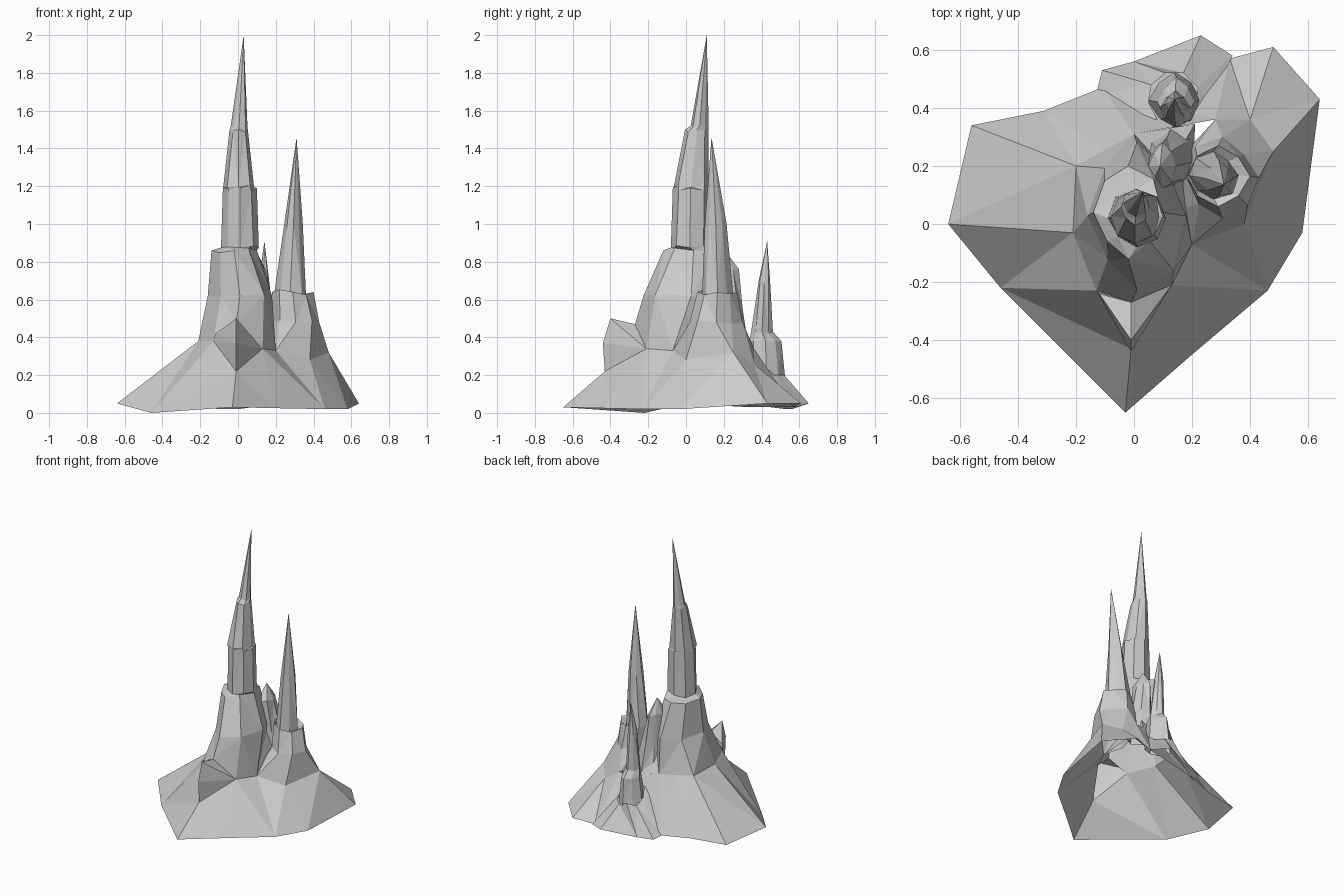
import bpy, bmesh, math, random

random.seed(4)


def make_mesh(name, verts, faces):
    mesh = bpy.data.meshes.new(name)
    mesh.from_pydata(verts, [], faces)
    bm = bmesh.new()
    bm.from_mesh(mesh)
    bmesh.ops.triangulate(bm, faces=bm.faces[:])
    bmesh.ops.recalc_face_normals(bm, faces=bm.faces[:])
    bm.to_mesh(mesh)
    bm.free()
    obj = bpy.data.objects.new(name, mesh)
    bpy.context.collection.objects.link(obj)
    return obj


def loft(name, rings, tip=None):
    n = len(rings[0])
    verts = [p for r in rings for p in r]
    faces = []
    for k in range(len(rings) - 1):
        for i in range(n):
            j = (i + 1) % n
            faces.append((k * n + i, k * n + j, (k + 1) * n + j, (k + 1) * n + i))
    if tip:
        verts.append(tip)
        top = (len(rings) - 1) * n
        faces += [(top + i, top + (i + 1) % n, len(verts) - 1) for i in range(n)]
    return make_mesh(name, verts, faces)


def ring(z, x0, x1, y0, y1, rough=0.015):
    """Eight-sided craggy section that fills the given extents."""
    cx, cy = (x0 + x1) / 2, (y0 + y1) / 2
    pts = []
    for i in range(8):
        a = i * math.pi / 4
        f = 1.0 if i % 2 == 0 else random.uniform(0.82, 1.08)
        dz = 0 if i % 2 == 0 else random.uniform(-rough, rough)
        pts.append((cx + (x1 - x0) / 2 * f * math.cos(a),
                    cy + (y1 - y0) / 2 * f * math.sin(a), z + dz))
    return pts


def spire(name, sections, tip, base=None):
    return loft(name, ([base] if base else []) + [ring(*s) for s in sections], tip)


# Sloping foot of the rock: outer rim and upper shoulder
rim = [(-.64, 0, .05), (-.46, -.22, .0), (-.03, -.65, .03), (.2, -.45, .025),
       (.46, -.23, .02), (.58, -.03, .02), (.64, .43, .05), (.48, .61, .05),
       (.33, .57, .03), (-.11, .47, .03), (-.31, .39, .03), (-.56, .34, .03)]
shoulder = [(-.21, -.03, .38), (-.13, -.23, .38), (-.01, -.43, .22), (.13, -.21, .34),
            (.2, -.07, .33), (.38, 0, .28), (.48, .25, .32), (.40, .36, .26),
            (.28, .36, .34), (.0, .31, .38), (-.1, .255, .38), (-.2, .2, .38)]
loft("rock_foot", [rim, shoulder])

# Front outcrop
make_mesh("front_outcrop",
          [(-.13, -.23, .38), (-.01, -.43, .22), (.13, -.21, .34), (-.12, -.24, .42),
           (-.01, -.44, .37), (-.01, -.40, .50), (-.01, -.27, .47)],
          [(0, 1, 4, 3), (3, 4, 5), (1, 2, 4), (4, 2, 5), (2, 6, 5), (6, 3, 5), (6, 0, 3)])

# Tall middle spire with its stepped ledges
spire("main_spire", [
    (.62, -.16, .18, -.225, .28),
    (.86, -.14, .10, -.12, .20),
    (.875, -.09, .11, -.08, .12),
    (1.19, -.08, .10, -.07, .12),
    (1.195, -.078, .085, -.065, .12),
    (1.50, -.045, .052, -.005, .12),
    (1.52, -.038, .05, .025, .12)], (.03, .11, 2.0),
    [(.20, -.07, .33), (.21, .345, .35), (.0, .31, .38), (-.2, .2, .38),
     (-.21, -.03, .38), (-.13, -.23, .38), (-.01, -.27, .47), (.13, -.21, .34)])

# Lump of rock behind the main spire
spire("back_lump", [
    (.35, .02, .24, .12, .33),
    (.55, .04, .19, .12, .30),
    (.76, .05, .145, .12, .28)], (.09, .20, .87))

# Side spire
spire("side_spire", [
    (.48, .18, .43, .02, .30),
    (.64, .18, .40, .06, .27),
    (.62, .19, .36, .085, .25),
    (1.0, .245, .343, .10, .215)], (.31, .135, 1.46),
    [(.43, .125, .30), (.48, .25, .32), (.40, .36, .26), (.28, .36, .34),
     (.17, .24, .38), (.14, .05, .35), (.20, -.07, .33), (.38, 0, .28)])

# Small back spire and its own spread foot
back_rim = [(.34, .58, .03), (.23, .65, .05), (.0, .56, .02), (-.11, .53, .02),
            (-.13, .45, .03), (.02, .36, .25), (.16, .34, .25), (.26, .42, .2)]
back_top = [(.22, .47, .2), (.17, .52, .2), (.11, .52, .22), (.06, .48, .2),
            (.05, .42, .24), (.08, .36, .3), (.15, .34, .32), (.21, .39, .27)]
loft("back_foot", [back_rim, back_top])
spire("back_spire", [
    (.18, .05, .23, .33, .525),
    (.38, .08, .21, .335, .505),
    (.43, .09, .195, .345, .46),
    (.70, .11, .165, .385, .445)], (.14, .43, .91))
